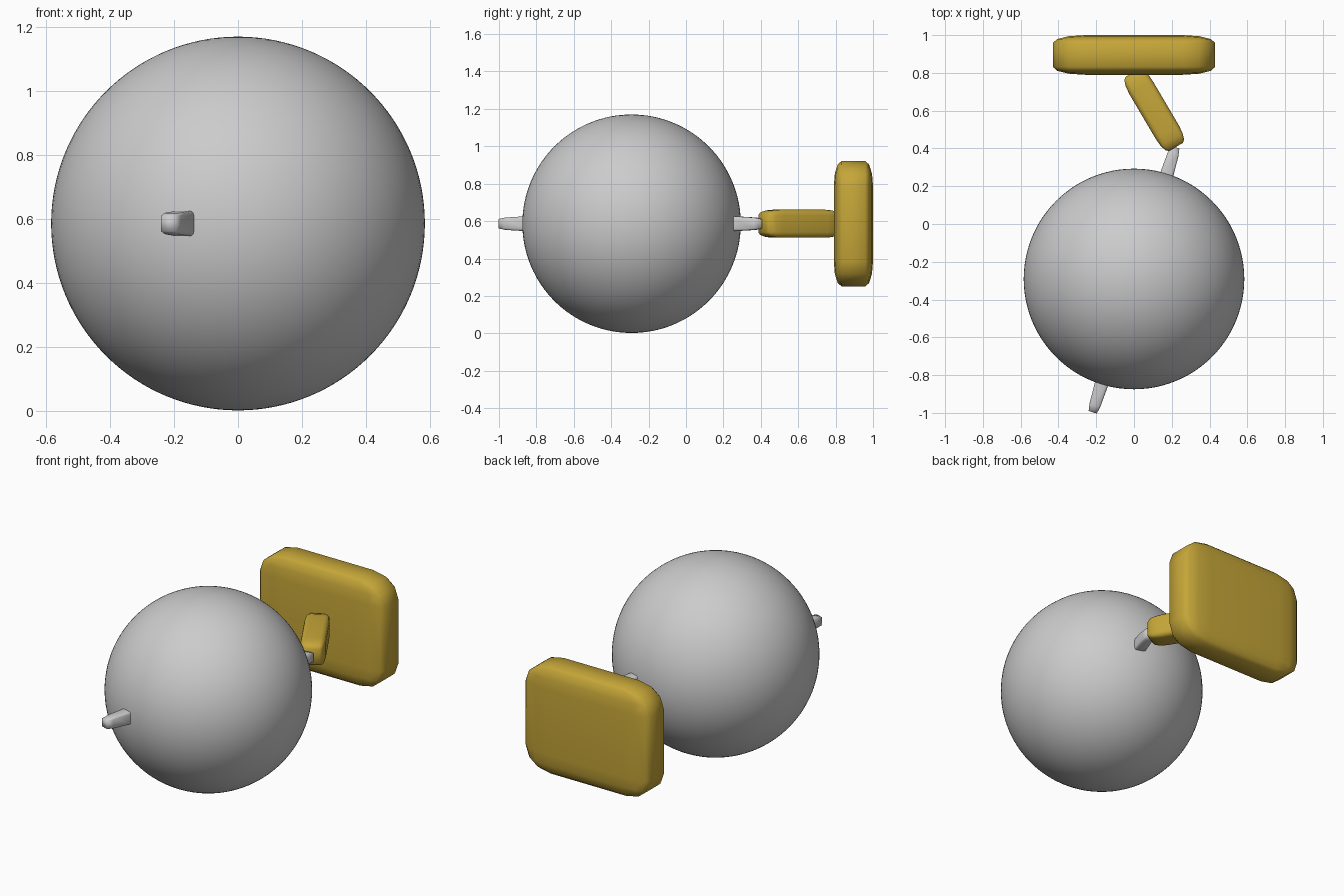
import bpy, bmesh, math
from mathutils import Matrix

if "Cube" in bpy.data.objects:
    bpy.data.objects.remove(bpy.data.objects["Cube"])

gold = bpy.data.materials.new("gold")
gold.diffuse_color = (0.56, 0.38, 0.04, 1)
gold.use_nodes = True
gold.node_tree.nodes["Principled BSDF"].inputs["Base Color"].default_value = gold.diffuse_color
MID_Z = 0.586


def finish(bm, name, mat=None):
    me = bpy.data.meshes.new(name)
    bm.normal_update()
    bm.to_mesh(me)
    bm.free()
    for p in me.polygons:
        p.use_smooth = True
    ob = bpy.data.objects.new(name, me)
    bpy.context.collection.objects.link(ob)
    if mat:
        me.materials.append(mat)
    return ob


def soft_block(name, size, loc, turn=0.0, mat=None):
    # Unit cube rounded first, then stretched, so rounding follows the proportions
    bm = bmesh.new()
    bmesh.ops.create_cube(bm, size=1)
    bmesh.ops.bevel(bm, geom=bm.edges[:], offset=0.2, segments=3,
                    profile=0.5, affect='EDGES')
    bmesh.ops.transform(bm, matrix=Matrix.Diagonal((*size, 1)), verts=bm.verts)
    ob = finish(bm, name, mat)
    ob.location = loc
    ob.rotation_euler.z = turn
    return ob


# Ball body
bm = bmesh.new()
bmesh.ops.create_uvsphere(bm, u_segments=96, v_segments=64, radius=0.584)
ball = finish(bm, "ball")
ball.location = (0, -0.291, MID_Z)

# Pin running through the ball
soft_block("pin", (0.075, 1.47, 0.083), (0, -0.295, MID_Z), math.radians(-17.3))

# Angled arm and end plate
soft_block("arm", (0.142, 0.455, 0.15), (0.107, 0.604, MID_Z), math.radians(30.5), gold)
soft_block("end_plate", (0.86, 0.21, 0.67), (0, 0.895, MID_Z), 0, gold)
